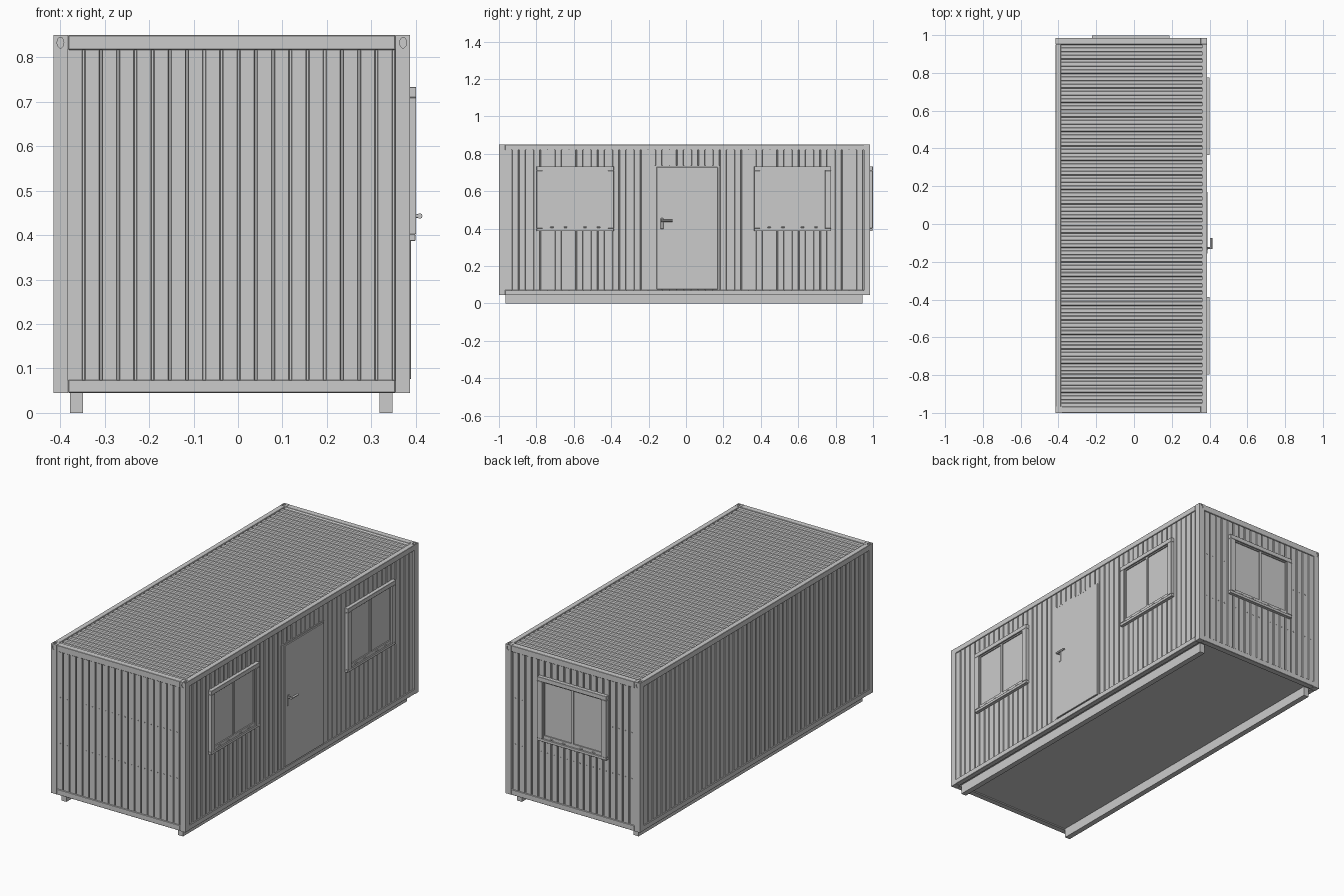
import bpy, bmesh
from mathutils import Matrix, Vector

if "Cube" in bpy.data.objects:
    bpy.data.objects.remove(bpy.data.objects["Cube"])

X0, X1, Y0, Y1, Z0, Z1 = -0.415, 0.387, -1.0, 0.985, 0.045, 0.85

# Wall coordinates: u along the wall, v up (or across the roof), w outward
MAPS = {
    "right": lambda u, v, w: Vector((X1 + w, u, v)),
    "left": lambda u, v, w: Vector((X0 - w, u, v)),
    "front": lambda u, v, w: Vector((u, Y0 - w, v)),
    "back": lambda u, v, w: Vector((u, Y1 + w, v)),
    "roof": lambda u, v, w: Vector((v, u, Z1 + w)),
}


def finish(bm, name, bevel=0):
    bmesh.ops.recalc_face_normals(bm, faces=bm.faces[:])
    me = bpy.data.meshes.new(name)
    bm.to_mesh(me)
    bm.free()
    ob = bpy.data.objects.new(name, me)
    bpy.context.collection.objects.link(ob)
    if bevel:
        m = ob.modifiers.new("bevel", "BEVEL")
        m.width, m.segments, m.limit_method = bevel, 1, "ANGLE"
    return ob


def add_box(bm, a, b):
    c, s = (a + b) / 2, b - a
    mat = Matrix.Translation(c) @ Matrix.Diagonal((abs(s.x), abs(s.y), abs(s.z), 1))
    bmesh.ops.create_cube(bm, size=1, matrix=mat)


def add_rod(bm, a, b, r, seg=12):
    d = b - a
    mat = Matrix.Translation((a + b) / 2) @ d.to_track_quat("Z", "Y").to_matrix().to_4x4()
    bmesh.ops.create_cone(bm, cap_ends=True, segments=seg, radius1=r, radius2=r,
                          depth=d.length, matrix=mat)


def boxes(name, side, items, bevel=0):
    bm, f = bmesh.new(), MAPS[side]
    for u0, u1, v0, v1, w0, w1 in items:
        add_box(bm, f(u0, v0, w0), f(u1, v1, w1))
    return finish(bm, name, bevel)


def corrugated(name, side, u0, u1, v0, v1, n, profile, top):
    """Closed slab whose outer skin repeats the (fraction, depth) profile n times."""
    f, p = MAPS[side], (u1 - u0) / n
    pts = [(u0 + (i + t) * p, top - d) for i in range(n) for t, d in profile]
    pts += [(u1, top), (u1, top - 0.015), (u0, top - 0.015)]
    bm = bmesh.new()
    lo = [bm.verts.new(f(u, v0, w)) for u, w in pts]
    hi = [bm.verts.new(f(u, v1, w)) for u, w in pts]
    for i in range(len(pts)):
        j = (i + 1) % len(pts)
        bm.faces.new((lo[i], lo[j], hi[j], hi[i]))
    bm.faces.new(lo)
    bm.faces.new(hi)
    return finish(bm, name)


# Corner posts with oval lifting holes at the top
T = 0.033
for sx, xn in ((-1, "left"), (1, "right")):
    for sy, yn in ((-1, "front"), (1, "back")):
        xe, ye = (X0 if sx < 0 else X1), (Y0 if sy < 0 else Y1)
        bm = bmesh.new()
        add_box(bm, Vector((xe, ye, Z0)), Vector((xe - sx * T, ye - sy * T, Z1)))
        post = finish(bm, f"{yn}_{xn}_post")
        cx, cy = xe - sx * 0.0155, ye - sy * 0.0165
        holes = ((Vector((cx, ye, 0.833)), "y", (0.0075, 0.012)),
                 (Vector((xe - sx * 0.013, cy, Z1)), "z", (0.007, 0.011)))
        for c, axis, (a, b) in holes:
            rot = Matrix.Rotation(1.5707963, 4, "X") if axis == "y" else Matrix()
            bm = bmesh.new()
            bmesh.ops.create_cone(bm, cap_ends=True, segments=20, radius1=1, radius2=1, depth=1,
                                  matrix=Matrix.Translation(c) @ rot @ Matrix.Diagonal((a, b, 0.008, 1)))
            cutter = finish(bm, "hole_cutter")
            cutter.hide_render = True
            m = post.modifiers.new("hole", "BOOLEAN")
            m.object, m.operation, m.solver = cutter, "DIFFERENCE", "EXACT"
            bpy.context.view_layer.objects.active = post
            bpy.ops.object.modifier_apply(modifier=m.name)
            bpy.data.objects.remove(cutter)

# Top and bottom rails
for side in ("front", "back"):
    boxes(side + "_rails", side, [(X0 + T, X1 - T, 0.817, Z1, -T, 0),
                                  (X0 + T, X1 - T, Z0, 0.074, -T, 0)], 0.0015)
for side in ("left", "right"):
    boxes(side + "_rails", side, [(Y0 + T, Y1 - T, 0.82, Z1, -0.028, 0),
                                  (Y0 + T, Y1 - T, Z0, 0.072, -0.028, 0)], 0.0015)

# Floor and skids
bm = bmesh.new()
add_box(bm, Vector((X0 + 0.02, Y0 + 0.02, 0.051)), Vector((X1 - 0.02, Y1 - 0.02, 0.068)))
finish(bm, "floor")
for name, x in (("left_skid", -0.363), ("right_skid", 0.333)):
    bm = bmesh.new()
    add_box(bm, Vector((x - 0.0148, -0.965, 0)), Vector((x + 0.0148, 0.943, 0.052)))
    finish(bm, name)

# Corrugated walls and roof
GROOVE = [(0, 0), (0.80, 0), (0.84, 0.006), (0.96, 0.006)]
WAVE = [(0, 0), (0.44, 0), (0.54, 0.006), (0.90, 0.006)]
for side in ("front", "back"):
    corrugated(side + "_wall", side, X0 + T, X1 - T, 0.07, 0.82, 19, GROOVE, -0.005)
for side in ("left", "right"):
    corrugated(side + "_wall", side, Y0 + T, Y1 - T, 0.07, 0.822, 50, GROOVE, -0.005)
corrugated("roof_panel", "roof", Y0 + T, Y1 - T, X0 + 0.026, X1 - 0.026, 50, WAVE, -0.004)

# Rivet rows on the end walls
for side in ("front", "back"):
    bm, f = bmesh.new(), MAPS[side]
    for z in (0.322, 0.57):
        for i in range(19):
            u = -0.363 + i * 0.0386
            add_rod(bm, f(u, z, -0.007), f(u, z, -0.003), 0.003, 8)
    finish(bm, side + "_wall_rivets")


# Windows: shutter box, guides, sill, sashes, glass and vents
def window(name, side, c):
    h = 0.206
    boxes(name + "_surround", side, [
        (c - h, c + h, 0.710, 0.733, -0.008, 0.014),
        (c - h, c - h + 0.032, 0.402, 0.710, -0.008, 0.014),
        (c + h - 0.032, c + h, 0.402, 0.710, -0.008, 0.014),
        (c - h, c + h, 0.387, 0.402, -0.008, 0.012)], 0.001)
    i = h - 0.032
    boxes(name + "_sashes", side, [
        (c - i, c + i, 0.402, 0.420, -0.008, 0.006),
        (c - i, c + i, 0.704, 0.710, -0.008, 0.006),
        (c - 0.006, c + 0.006, 0.420, 0.704, -0.008, 0.006),
        (c - i, c - i + 0.005, 0.420, 0.704, -0.008, 0.006),
        (c + i - 0.005, c + i, 0.420, 0.704, -0.008, 0.006)])
    boxes(name + "_glass", side, [(c - i, c + i, 0.41, 0.708, -0.008, 0.000)])
    boxes(name + "_vents", side, [(c + d - 0.009, c + d + 0.009, 0.404, 0.411, 0.004, 0.009)
                                  for d in (-0.125, -0.052, 0.052, 0.125)], 0.002)


window("right_front_window", "right", -0.592)
window("right_rear_window", "right", 0.57)
window("back_window", "back", -0.017)

# Door, its frame and handle
boxes("door_frame", "right", [(-0.18, -0.160, 0.072, 0.738, -0.012, -0.001),
                              (0.172, 0.182, 0.072, 0.738, -0.012, -0.001),
                              (-0.160, 0.172, 0.731, 0.738, -0.012, -0.001)])
boxes("door", "right", [(-0.157, 0.170, 0.076, 0.729, -0.012, 0.002)], 0.001)
boxes("handle_plate", "right", [(-0.136, -0.120, 0.398, 0.456, 0.001, 0.005)], 0.002)
bm, f = bmesh.new(), MAPS["right"]
add_rod(bm, f(-0.128, 0.443, 0.004), f(-0.128, 0.443, 0.027), 0.005)
add_rod(bm, f(-0.133, 0.443, 0.022), f(-0.073, 0.443, 0.022), 0.006)
handle = finish(bm, "door_handle")
bpy.ops.object.select_all(action="DESELECT")
handle.select_set(True)
bpy.context.view_layer.objects.active = handle
bpy.ops.object.shade_smooth_by_angle()
